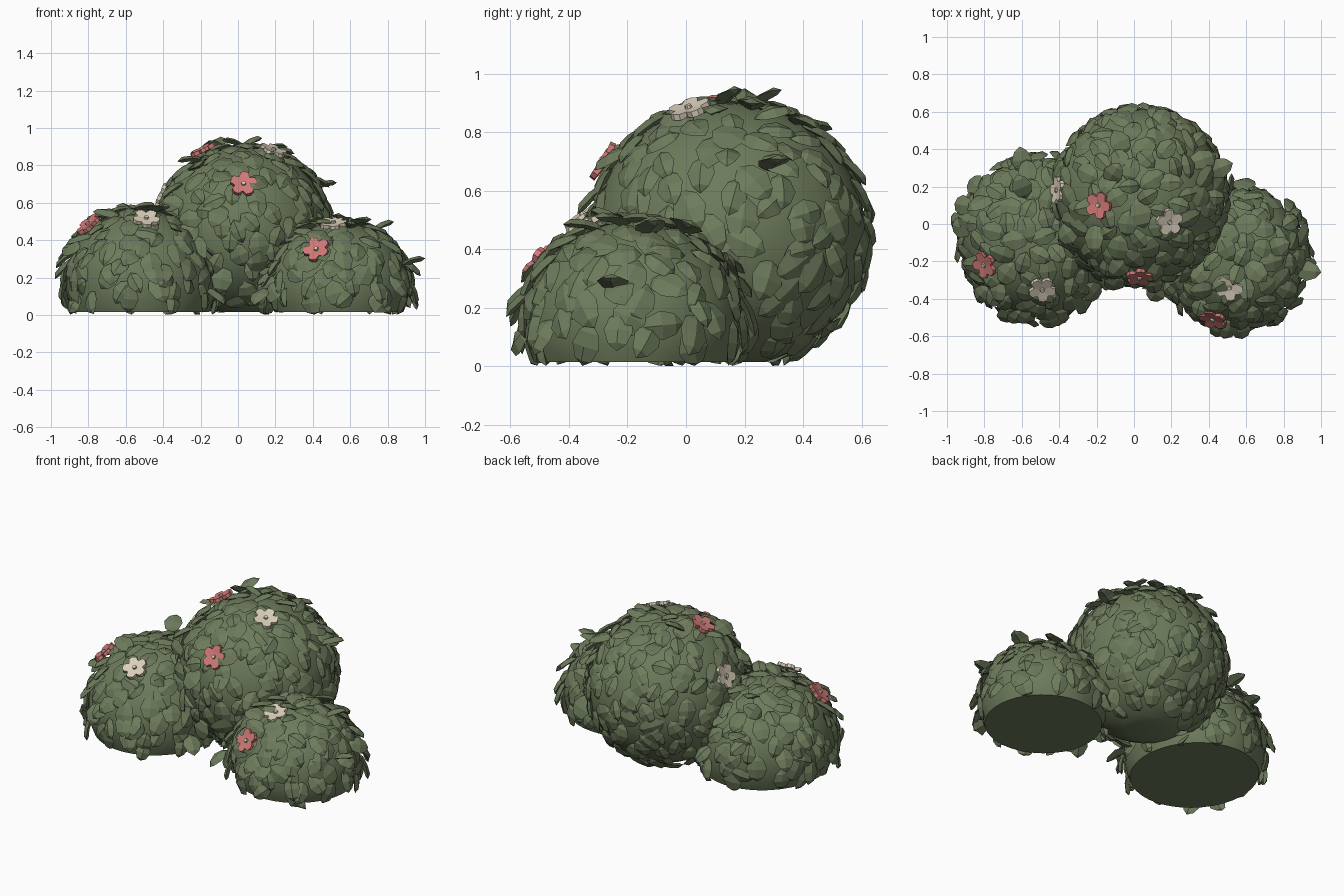
import bpy, bmesh, math, random
from mathutils import Vector, Matrix

if "Cube" in bpy.data.objects:
    bpy.data.objects.remove(bpy.data.objects["Cube"])

random.seed(7)

def material(name, rgb):
    m = bpy.data.materials.new(name)
    m.diffuse_color = (*rgb, 1)
    m.use_nodes = True
    m.node_tree.nodes["Principled BSDF"].inputs["Base Color"].default_value = m.diffuse_color
    return m

GREEN = material("leaf green", (0.152, 0.197, 0.105))
RED = material("coral petal", (0.62, 0.19, 0.18))
CREAM = material("cream petal", (0.70, 0.62, 0.49))

# mound: name, centre, radii, leaf count, share of leaves standing proud
MOUNDS = [
    ("middle", Vector((0.03, 0.15, 0.45)), Vector((0.455, 0.465, 0.45)), 250, 0.2),
    ("left", Vector((-0.52, -0.07, 0.17)), Vector((0.40, 0.425, 0.395)), 210, 0.45),
    ("right", Vector((0.54, -0.18, 0.15)), Vector((0.375, 0.37, 0.345)), 190, 0.45),
]

def finish(bm, name, mats, smooth=None):
    bmesh.ops.recalc_face_normals(bm, faces=bm.faces)
    me = bpy.data.meshes.new(name)
    bm.to_mesh(me)
    bm.free()
    for m in mats:
        me.materials.append(m)
    ob = bpy.data.objects.new(name, me)
    bpy.context.collection.objects.link(ob)
    if smooth:
        bpy.context.view_layer.objects.active = ob
        ob.select_set(True)
        bpy.ops.object.shade_smooth_by_angle(angle=math.radians(smooth))
        ob.select_set(False)
    return ob

def surface(c, r, d):
    """Point and normal on an ellipsoid for a unit direction."""
    p = Vector((d.x * r.x, d.y * r.y, d.z * r.z))
    n = Vector((d.x / r.x, d.y / r.y, d.z / r.z)).normalized()
    return c + p, n

def inside(p, c, r):
    q = p - c
    return (q.x / r.x) ** 2 + (q.y / r.y) ** 2 + (q.z / r.z) ** 2 < 0.93

def frame(p, n, d):
    """Matrix with local y along d and local z along n."""
    x = d.cross(n).normalized()
    d = n.cross(x).normalized()
    m = Matrix((x, d, n)).transposed().to_4x4()
    m.translation = p
    return m

def add_leaf(bm, mat, length, width, thick):
    """Thick pointed leaf with a raised middle, bent slightly down at the tip."""
    base = bm.verts.new(mat @ Vector((0, -length / 2, 0)))
    tip = bm.verts.new(mat @ Vector((0, length / 2, -0.004)))
    rows = []
    for t, w in ((0.2, 0.72), (0.52, 1.0), (0.84, 0.62)):
        y = (t - 0.5) * length
        lift = 0.012 * math.sin(math.pi * t)
        pts = ((-w, 0), (0, thick * 0.5), (w, 0), (0, -thick * 0.6))
        rows.append([bm.verts.new(mat @ Vector((a * width / 2, y, b + lift))) for a, b in pts])
    for i in range(4):
        j = (i + 1) % 4
        bm.faces.new((base, rows[0][i], rows[0][j]))
        bm.faces.new((tip, rows[2][j], rows[2][i]))
        for a, b in zip(rows, rows[1:]):
            bm.faces.new((a[i], b[i], b[j], a[j]))

# bush mounds with flat undersides, each covered in overlapping leaves
for name, c, r, count, share in MOUNDS:
    bm = bmesh.new()
    bmesh.ops.create_icosphere(bm, subdivisions=4, radius=1)
    for v in bm.verts:
        v.co = surface(c, r, v.co.normalized())[0]
    geom = bm.verts[:] + bm.edges[:] + bm.faces[:]
    cut = bmesh.ops.bisect_plane(bm, geom=geom, plane_co=(0, 0, 0.015),
                                 plane_no=(0, 0, -1), clear_outer=True)
    bmesh.ops.contextual_create(
        bm, geom=[e for e in cut["geom_cut"] if isinstance(e, bmesh.types.BMEdge)])
    finish(bm, name + "_mound", [GREEN], 40)

    bm = bmesh.new()
    for i in range(count):
        z = 1 - 2 * (i + 0.5) / count
        a = i * 2.39996 + random.uniform(-0.15, 0.15)
        s = math.sqrt(1 - z * z)
        p, n = surface(c, r, Vector((s * math.cos(a), s * math.sin(a), z)))
        if p.z < 0.055 or any(inside(p, m[1], m[2]) for m in MOUNDS if m[0] != name):
            continue
        down = Vector((0, 0, -1)) + Vector((n.x, n.y, 0)) * 0.01
        down = (down - n * down.dot(n)).normalized()
        down = Matrix.Rotation(random.gauss(0, 0.7), 3, n) @ down
        proud = random.random() < share and not (name == "middle" and n.y > 0.3 and n.z < 0.4)
        tilt = random.uniform(0.35, 0.65) if proud else random.uniform(0.02, 0.22)
        length = random.uniform(0.125, 0.17)
        m = frame(p + n * (0.022 if proud else 0.006), n, down) @ Matrix.Rotation(tilt, 4, 'X')
        add_leaf(bm, m, length, length * random.uniform(0.62, 0.78), 0.027)
    bm.verts.index_update()
    for v in bm.verts:
        v.co.z = max(v.co.z, 0.002 if v.index % 2 else 0.012)
    finish(bm, name + "_leaves", [GREEN])

def add_flower(i, mound, at, petal_mat):
    """Five broad petals around a small raised centre."""
    c, r = MOUNDS[mound][1:3]
    q = Vector(at) - c
    n = Vector((q.x / r.x ** 2, q.y / r.y ** 2, q.z / r.z ** 2)).normalized()
    m = frame(Vector(at) - n * 0.006, n, Vector((0.1, 0.3, 1))) @ Matrix.Rotation(i * 0.5, 4, 'Z')
    bm = bmesh.new()
    outline = ((-0.012, 0.008), (-0.028, 0.040), (-0.022, 0.068), (0, 0.075),
               (0.022, 0.068), (0.028, 0.040), (0.012, 0.008))
    for k in range(5):
        pm = m @ Matrix.Rotation(k * math.tau / 5, 4, 'Z') @ Matrix.Rotation(0.12, 4, 'X')
        top = [bm.verts.new(pm @ Vector((x, y, 0.009))) for x, y in outline]
        low = [bm.verts.new(pm @ Vector((x, y, -0.012))) for x, y in outline]
        bm.faces.new(top)
        bm.faces.new(low[::-1])
        for a in range(len(top)):
            b = (a + 1) % len(top)
            bm.faces.new((top[b], top[a], low[a], low[b]))
    old = set(bm.faces)
    bmesh.ops.create_cone(bm, cap_ends=True, segments=8, radius1=0.018, radius2=0.011,
                          depth=0.03, matrix=m @ Matrix.Translation((0, 0, 0.006)))
    for f in bm.faces:
        f.material_index = 0 if f in old else 1
    finish(bm, f"flower_{i + 1}", [petal_mat, CREAM])

# flowers: mound index, position, petal colour
FLOWERS = [
    (0, (0.03, -0.285, 0.70), RED), (0, (-0.19, 0.10, 0.885), RED),
    (0, (0.19, 0.01, 0.88), CREAM), (0, (-0.41, 0.18, 0.64), CREAM),
    (1, (-0.49, -0.35, 0.515), CREAM), (1, (-0.80, -0.22, 0.485), RED),
    (2, (0.42, -0.51, 0.35), RED), (2, (0.51, -0.34, 0.49), CREAM),
]
for i, (mound, at, mat) in enumerate(FLOWERS):
    add_flower(i, mound, at, mat)

# loose sprigs standing proud of the crowns and flanks
bm = bmesh.new()
for at, d in (((-0.11, 0.27, 0.91), (0.3, 0.5, 0.35)), ((0.46, 0.30, 0.69), (0.8, 0.3, 0.25)),
              ((-0.60, 0.20, 0.56), (-0.2, 0.5, 0.25)), ((0.77, -0.12, 0.47), (0.8, 0.3, 0.4)),
              ((0.93, -0.25, 0.28), (0.8, -0.1, 0.3)), ((-0.91, 0.10, 0.33), (-0.6, 0.1, -0.6)),
              ((-0.60, 0.34, 0.36), (-0.1, 0.7, 0.1)), ((0.57, -0.56, 0.22), (0.1, -0.6, -0.5)),
              ((-0.40, -0.49, 0.22), (0, -0.5, -0.6)), ((-0.68, -0.48, 0.22), (0, -0.5, -0.6)),
              ((0.12, -0.36, 0.10), (-0.4, -0.6, -0.5)), ((0.16, -0.30, 0.20), (-0.7, -0.4, -0.5)),
              ((-0.12, -0.30, 0.10), (0.6, -0.5, -0.5))):
    d = Vector(d).normalized()
    n = (Vector((0, 0, 1)) - d * d.z).normalized()
    add_leaf(bm, frame(Vector(at), n, d), 0.15, 0.11, 0.028)
finish(bm, "sprig_leaves", [GREEN])
